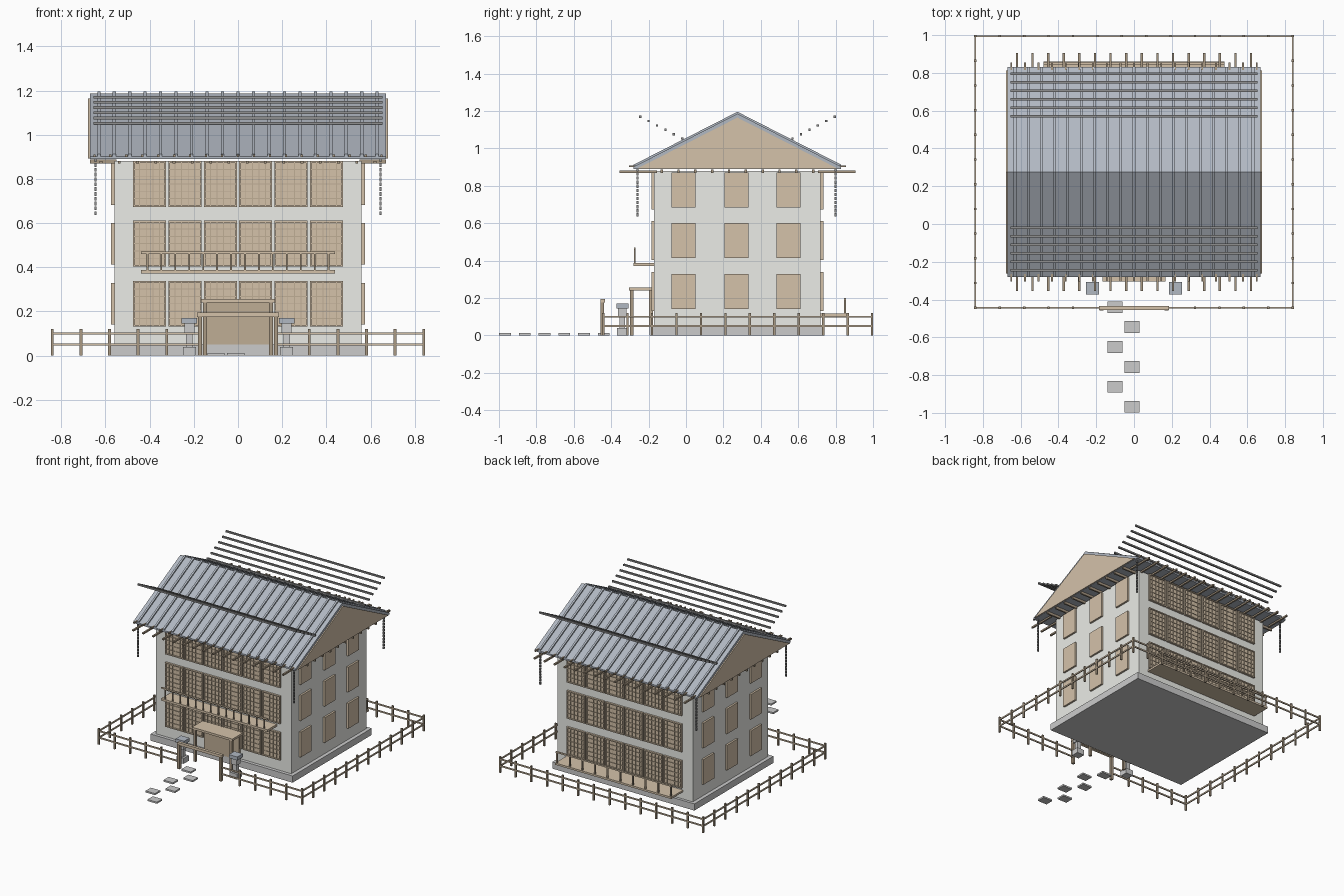
import bpy, bmesh
from mathutils import Vector

if "Cube" in bpy.data.objects:
    bpy.data.objects.remove(bpy.data.objects["Cube"])

def mat(name, c):
    m = bpy.data.materials.new(name)
    m.diffuse_color = (*c, 1)
    m.use_nodes = True
    m.node_tree.nodes["Principled BSDF"].inputs["Base Color"].default_value = m.diffuse_color
    return m

WALL = mat("plaster", (0.83, 0.84, 0.80))
WOOD = mat("wood", (0.66, 0.54, 0.40))
DARK = mat("dark_wood", (0.40, 0.32, 0.23))
DOOR = mat("door_wood", (0.52, 0.42, 0.30))
TILE = mat("slate", (0.44, 0.48, 0.54))
IRON = mat("iron", (0.28, 0.28, 0.28))
CY = 0.275                                   # centre line of the house in y

def finish(name, bm, m):
    bmesh.ops.recalc_face_normals(bm, faces=bm.faces[:])
    me = bpy.data.meshes.new(name)
    bm.to_mesh(me)
    bm.free()
    ob = bpy.data.objects.new(name, me)
    bpy.context.collection.objects.link(ob)
    if m:
        me.materials.append(m)
    return ob

def boxes(name, items, m=None):
    """items: (cx, cy, cz, sx, sy, sz)"""
    bm = bmesh.new()
    for cx, cy, cz, sx, sy, sz in items:
        vs = bmesh.ops.create_cube(bm, size=1)["verts"]
        for v in vs:
            v.co = Vector((v.co.x * sx + cx, v.co.y * sy + cy, v.co.z * sz + cz))
    return finish(name, bm, m)

def extrude_x(name, profile, spans, m):
    """yz profile extruded along x, once per (x0, x1) span"""
    bm = bmesh.new()
    for x0, x1 in spans:
        f = bm.faces.new([bm.verts.new((x0, y, z)) for y, z in profile])
        g = bmesh.ops.extrude_face_region(bm, geom=[f])["geom"]
        for v in g:
            if isinstance(v, bmesh.types.BMVert):
                v.co.x = x1
    return finish(name, bm, m)

def spread(a, b, n):
    return [a + (b - a) * i / (n - 1) for i in range(n)]

def flip(y):
    return 2 * CY - y

# House body
boxes("foundation", [(0, 0.273, 0.025, 1.175, 0.935, 0.05)])
boxes("walls", [(0, CY, 0.465, 1.12, 0.89, 0.83)], WALL)

# Front and back lattice windows
panels, frames, bars = [], [], []
for wall_y, s in ((-0.17, -1), (0.72, 1)):
    for z in (0.235, 0.507, 0.777):
        for x in spread(-0.4, 0.4, 6):
            panels.append((x, wall_y + s * 0.003, z, 0.15, 0.008, 0.208))
            for e in (-1, 1):
                frames.append((x + e * 0.071, wall_y + s * 0.007, z, 0.008, 0.016, 0.208))
                frames.append((x, wall_y + s * 0.007, z + e * 0.1, 0.135, 0.016, 0.008))
            for bx in spread(x - 0.045, x + 0.045, 4):
                bars.append((bx, wall_y + s * 0.008, z, 0.004, 0.008, 0.194))
            for bz in spread(z - 0.066, z + 0.066, 5):
                bars.append((x, wall_y + s * 0.008, bz, 0.135, 0.007, 0.004))
boxes("window_panels", panels, WOOD)
boxes("window_frames", frames, WOOD)
boxes("window_lattice", bars, DOOR)

# Side windows
boxes("side_windows", [(s * 0.565, y, z, 0.018, 0.128, 0.188) for s in (-1, 1)
                       for y in (-0.013, 0.27, 0.548) for z in (0.235, 0.507, 0.777)], WOOD)

# Roof block, gables and tile ribs
extrude_x("roof", [(-0.28, 0.89), (0.83, 0.89), (0.83, 0.902), (CY, 1.186), (-0.28, 0.902)],
          [(-0.67, 0.67)], TILE)
extrude_x("gables", [(-0.262, 0.892), (0.812, 0.892), (CY, 1.165)],
          [(-0.678, -0.668), (0.668, 0.678)], WOOD)
rib = [(-0.28, 0.9), (CY, 1.184), (0.83, 0.9), (0.83, 0.913), (CY, 1.196), (-0.28, 0.913)]
extrude_x("roof_ribs", rib, [(x - 0.007, x + 0.007) for x in spread(-0.63, 0.63, 19)], TILE)

# Raised tile courses that lift off the roof towards the eaves
boxes("tile_courses", [(0, y, 1.17 - i * 0.0235, 1.31, 0.012, 0.012) for i in range(7)
                       for y in (-0.245 + i * 0.045, flip(-0.245 + i * 0.045))], IRON)

# Two tiers of eave rafters, plus short ones under the gable ends
lower = [(x, y, 0.876, 0.012, 0.2, 0.012) for x in spread(-0.62, 0.62, 16)
         for y in (-0.255, flip(-0.255))]
upper = [(x, y, 0.905, 0.01, 0.11, 0.01) for x in spread(-0.65, 0.65, 19)
         for y in (-0.25, flip(-0.25))]
boxes("eave_rafters", lower + upper, DARK)
boxes("gable_rafters", [(s * 0.61, y, 0.878, 0.12, 0.012, 0.018) for s in (-1, 1)
                        for y in spread(-0.13, 0.68, 10)], DARK)

# Rain chains at the four corners
boxes("rain_chains", [(sx * 0.645, y, z, 0.01, 0.01, 0.017) for sx in (-1, 1)
                      for y in (-0.26, 0.8) for z in spread(0.645, 0.885, 12)], IRON)

# Front balcony
boxes("balcony_floor", [(0, -0.225, 0.38, 0.88, 0.11, 0.016)], WOOD)
boxes("balcony_rail", [(0, -0.275, 0.466, 0.88, 0.008, 0.01)], WOOD)
boxes("balcony_posts", [(x, -0.275, 0.425, 0.008, 0.008, 0.08)
                        for x in spread(-0.41, 0.41, 14)], DARK)

# Back veranda
boxes("veranda_floor", [(0, 0.79, 0.11, 0.96, 0.14, 0.014)], WOOD)
boxes("veranda_posts", [(x, 0.85, 0.155, 0.01, 0.01, 0.09) for x in spread(-0.47, 0.47, 10)], DARK)
boxes("veranda_rail", [(0, 0.85, 0.196, 0.96, 0.01, 0.01)], WOOD)

# Entrance porch
boxes("entrance_door", [(0, -0.187, 0.145, 0.29, 0.02, 0.19)], DOOR)
boxes("porch_canopy", [(0, -0.242, 0.248, 0.335, 0.127, 0.016)], WOOD)
boxes("porch_posts", [(s * 0.15, -0.29, 0.12, 0.018, 0.018, 0.24) for s in (-1, 1)], DARK)

# Garden gate
boxes("gate_beam", [(0, -0.445, 0.186, 0.37, 0.022, 0.02)], WOOD)
boxes("gate_posts", [(s * 0.172, -0.448, 0.09, 0.02, 0.02, 0.18) for s in (-1, 1)], DARK)

# Stone lanterns either side of the porch
stone, caps = [], []
for s in (-1, 1):
    stone += [(s * 0.22, -0.34, 0.02, 0.06, 0.06, 0.04),
              (s * 0.22, -0.34, 0.07, 0.03, 0.03, 0.06),
              (s * 0.22, -0.34, 0.123, 0.046, 0.046, 0.046)]
    caps.append((s * 0.22, -0.34, 0.158, 0.07, 0.065, 0.026))
boxes("lantern_stones", stone)
boxes("lantern_caps", caps, TILE)

# Fence round the garden, open at the gate
Y0, Y1, X = -0.443, 0.995, 0.84
posts = [(x, y, 0.06, 0.012, 0.012, 0.12) for x in spread(-X, X, 14) for y in (Y0, Y1)
         if y == Y1 or abs(x) > 0.2]
posts += [(s * X, y, 0.06, 0.012, 0.012, 0.12) for s in (-1, 1) for y in spread(Y0, Y1, 12)[1:-1]]
rails = []
for z in (0.05, 0.1):
    rails.append((0, Y1, z, 2 * X, 0.008, 0.01))
    for s in (-1, 1):
        rails.append((s * X, (Y0 + Y1) / 2, z, 0.008, Y1 - Y0, 0.01))
        rails.append((s * 0.51, Y0, z, 0.66, 0.008, 0.01))
boxes("fence_posts", posts, DARK)
boxes("fence_rails", rails, WOOD)

# Stepping stones
boxes("stepping_stones", [(-0.1 if i % 2 == 0 else -0.01, -0.44 - 0.1055 * i, 0.006,
                           0.078, 0.062, 0.012) for i in range(6)])
